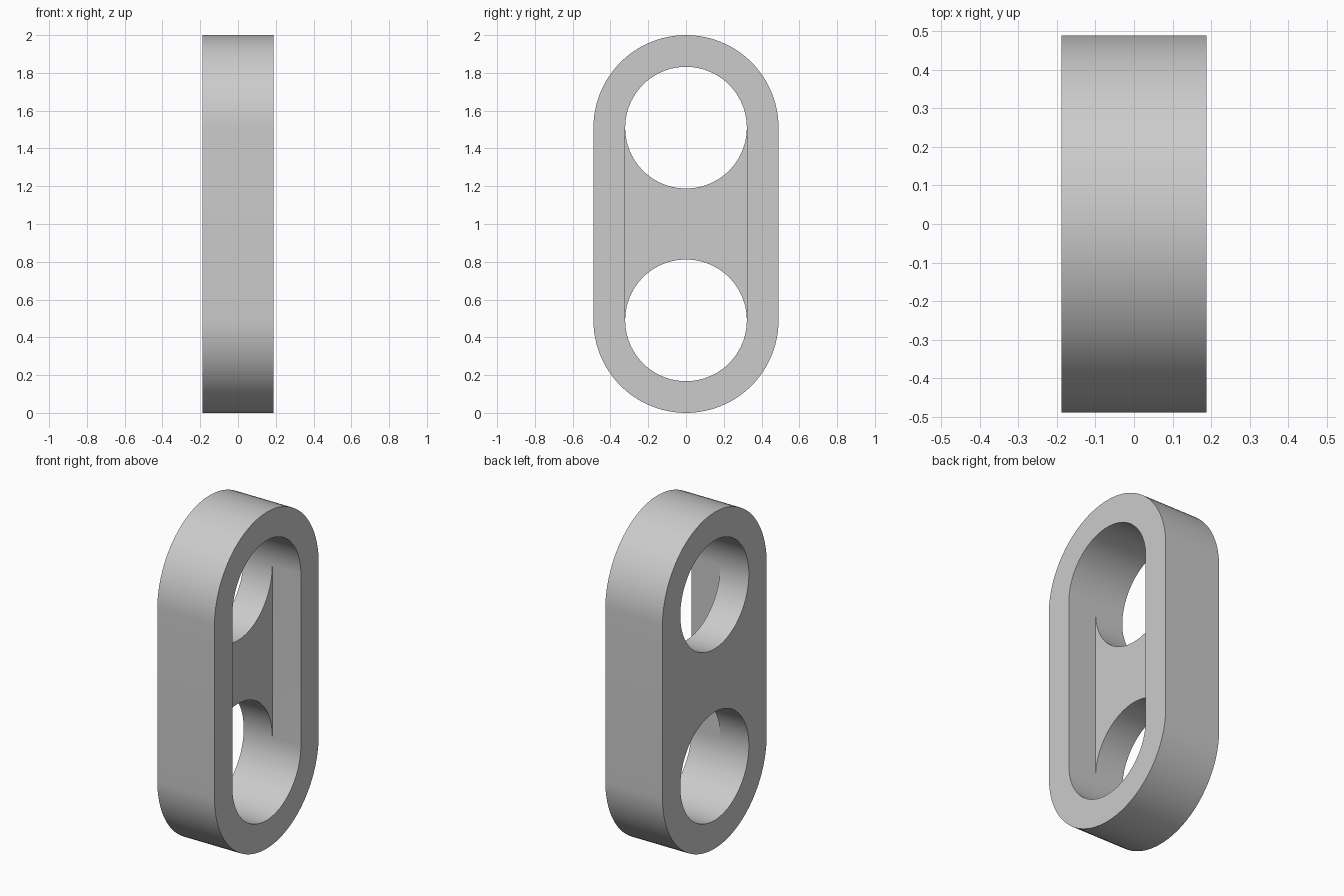
import bpy, bmesh
from math import pi, sin, cos, radians

if "Cube" in bpy.data.objects:
    bpy.data.objects.remove(bpy.data.objects["Cube"])

HALF = 0.188              # half thickness along x
OUTER, HOLE = 0.49, 0.322
LOW, HIGH = 0.49, 1.51    # hole centres
STEPS = 48                # segments per half circle

bm = bmesh.new()


def arc(x, radius, centre, start):
    """Half circle of vertices in the plane at x, turning from y towards z."""
    angles = [start + pi * i / STEPS for i in range(STEPS + 1)]
    return [bm.verts.new((x, radius * cos(a), centre + radius * sin(a))) for a in angles]


def stadium(x, radius):
    return arc(x, radius, HIGH, 0) + arc(x, radius, LOW, pi)


def strip(a, b, closed=True, skip=()):
    """Quads between two matching rows of vertices."""
    n = len(a)
    for i in range(n if closed else n - 1):
        if i not in skip:
            j = (i + 1) % n
            bm.faces.new((a[i], a[j], b[j], b[i]))


# Rounded outer frame with a slot opening towards +x
out_back, out_front = stadium(-HALF, OUTER), stadium(HALF, OUTER)
in_back, in_mid, in_front = (stadium(x, HOLE) for x in (-HALF, 0, HALF))
strip(out_back, out_front)
strip(out_back, in_back)
strip(out_front, in_front)
strip(in_mid, in_front)
# The web fills the straight sides of the rear half
strip(in_back, in_mid, skip=(STEPS, 2 * STEPS + 1))

# Web between the two round holes, half as thick as the frame
rows = []
for x, loop in ((-HALF, in_back), (0, in_mid)):
    top_hole, low_hole = arc(x, HOLE, HIGH, pi), arc(x, HOLE, LOW, 0)[::-1]
    strip(top_hole, low_hole, closed=False)
    rows.append((top_hole, low_hole))
for back, mid in zip(*rows):
    strip(back, mid, closed=False)

bmesh.ops.remove_doubles(bm, verts=bm.verts, dist=1e-5)
bmesh.ops.recalc_face_normals(bm, faces=bm.faces)
mesh = bpy.data.meshes.new("link_plate")
bm.to_mesh(mesh)
bm.free()

# Single plain grey
grey = bpy.data.materials.new("plain grey")
grey.use_nodes = True
colour = (0.6, 0.6, 0.6, 1)
grey.diffuse_color = colour
grey.node_tree.nodes["Principled BSDF"].inputs["Base Color"].default_value = colour
mesh.materials.append(grey)

plate = bpy.data.objects.new("link_plate", mesh)
bpy.context.collection.objects.link(plate)
bpy.ops.object.select_all(action="DESELECT")
plate.select_set(True)
bpy.context.view_layer.objects.active = plate
bpy.ops.object.shade_smooth_by_angle(angle=radians(30))
